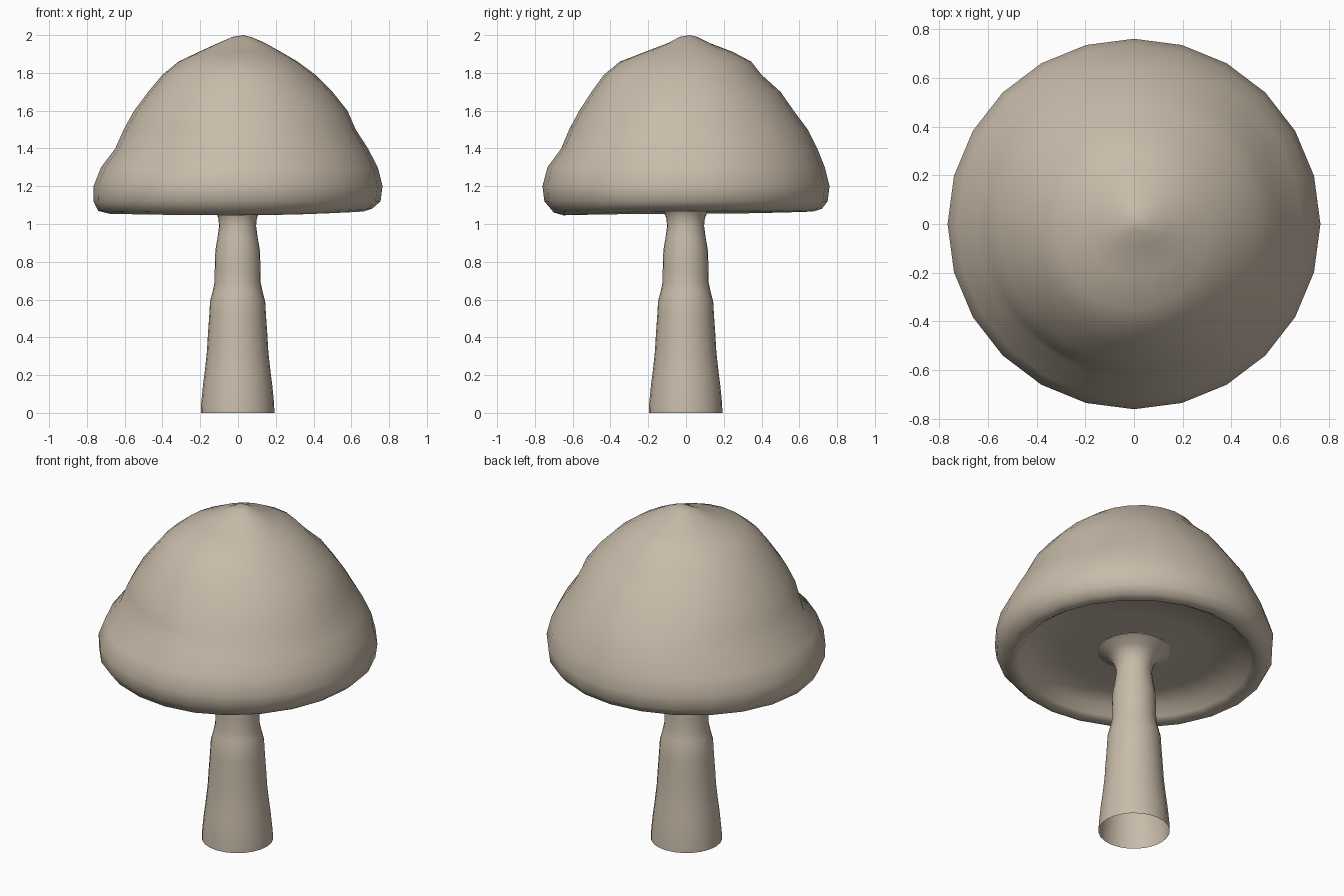
import bpy, bmesh, math

if "Cube" in bpy.data.objects:
    bpy.data.objects.remove(bpy.data.objects["Cube"])

SIDES = 24

mat = bpy.data.materials.new("mushroom tan")
mat.diffuse_color = (0.58, 0.50, 0.40, 1)
mat.use_nodes = True
mat.node_tree.nodes["Principled BSDF"].inputs["Base Color"].default_value = mat.diffuse_color


def loft(name, rings, close_top):
    """Skin a list of rings (each a list of points) into one smooth object."""
    bm = bmesh.new()
    loops = [[bm.verts.new(p) for p in ring] for ring in rings]
    for a, b in zip(loops, loops[1:]):
        n = len(a)
        for i in range(n):
            j = (i + 1) % n
            bm.faces.new((a[i], a[j], b[j], b[i]))
    if close_top:
        tip = bm.verts.new((0.03, 0.02, 2.0))
        top = loops[-1]
        for i in range(len(top)):
            bm.faces.new((top[i], top[(i + 1) % len(top)], tip))
    for f in bm.faces:
        f.smooth = True
    me = bpy.data.meshes.new(name)
    bm.to_mesh(me)
    bm.free()
    me.materials.append(mat)
    ob = bpy.data.objects.new(name, me)
    bpy.context.collection.objects.link(ob)
    return ob


def around(a, vals):
    """Blend values given at right, back, left and front around the axis."""
    q = (a / (math.pi / 2)) % 4
    i = int(q)
    t = (1 - math.cos((q - i) * math.pi)) / 2
    return vals[i % 4] * (1 - t) + vals[(i + 1) % 4] * t


def dent(a, z, at, height, depth, width):
    """Soft hollow in the cap at one direction and height."""
    d = (a - math.radians(at) + math.pi) % (2 * math.pi) - math.pi
    return depth * math.exp(-(d / width) ** 2 - ((z - height) / 0.09) ** 2)


# Cap: rows of height, then radius at right, back, left, front
cap_rows = [
    (1.13, .20, .20, .20, .20), (1.135, .40, .40, .40, .40),
    (1.125, .60, .60, .60, .59), (1.08, .635, .64, .64, .61),
    (1.06, .665, .675, .68, .65), (1.075, .71, .72, .74, .70),
    (1.12, .755, .75, .765, .75), (1.2, .765, .76, .765, .76),
    (1.3, .74, .735, .725, .735), (1.4, .69, .695, .65, .665),
    (1.5, .635, .645, .605, .62), (1.6, .585, .57, .55, .565),
    (1.7, .50, .50, .475, .50), (1.79, .41, .40, .40, .435),
    (1.86, .315, .345, .315, .35), (1.91, .23, .25, .21, .22),
    (1.96, .14, .12, .10, .09), (1.99, .07, .06, .03, .03),
]
rings = []
for k, (z, *radii) in enumerate(cap_rows):
    ring = []
    for i in range(SIDES):
        a = 2 * math.pi * i / SIDES
        r = around(a, radii)
        zz = z
        if k > 7:
            r -= dent(a, z, 238, 1.40, .035, .4) + dent(a, z, 20, 1.52, .02, .5)
        if 3 <= k <= 5:   # slightly uneven rim
            zz += around(a, (.006, .006, -.006, -.014))
        ring.append((r * math.cos(a), r * math.sin(a), zz))
    rings.append(ring)
cap = loft("cap", rings, True)

# Stem: open at the foot, flaring into the underside of the cap
stem_profile = [
    (0, .195), (.05, .193), (.15, .183), (.22, .174), (.32, .163),
    (.42, .157), (.52, .150), (.59, .146), (.64, .133), (.69, .122),
    (.77, .121), (.86, .118), (.93, .106), (.99, .098), (1.03, .102),
    (1.07, .118), (1.10, .145), (1.13, .20),
]
stem = loft("stem", [[(r * math.cos(2 * math.pi * i / SIDES) - .002,
                       r * math.sin(2 * math.pi * i / SIDES) - .002, z)
                      for i in range(SIDES)] for z, r in stem_profile], False)
